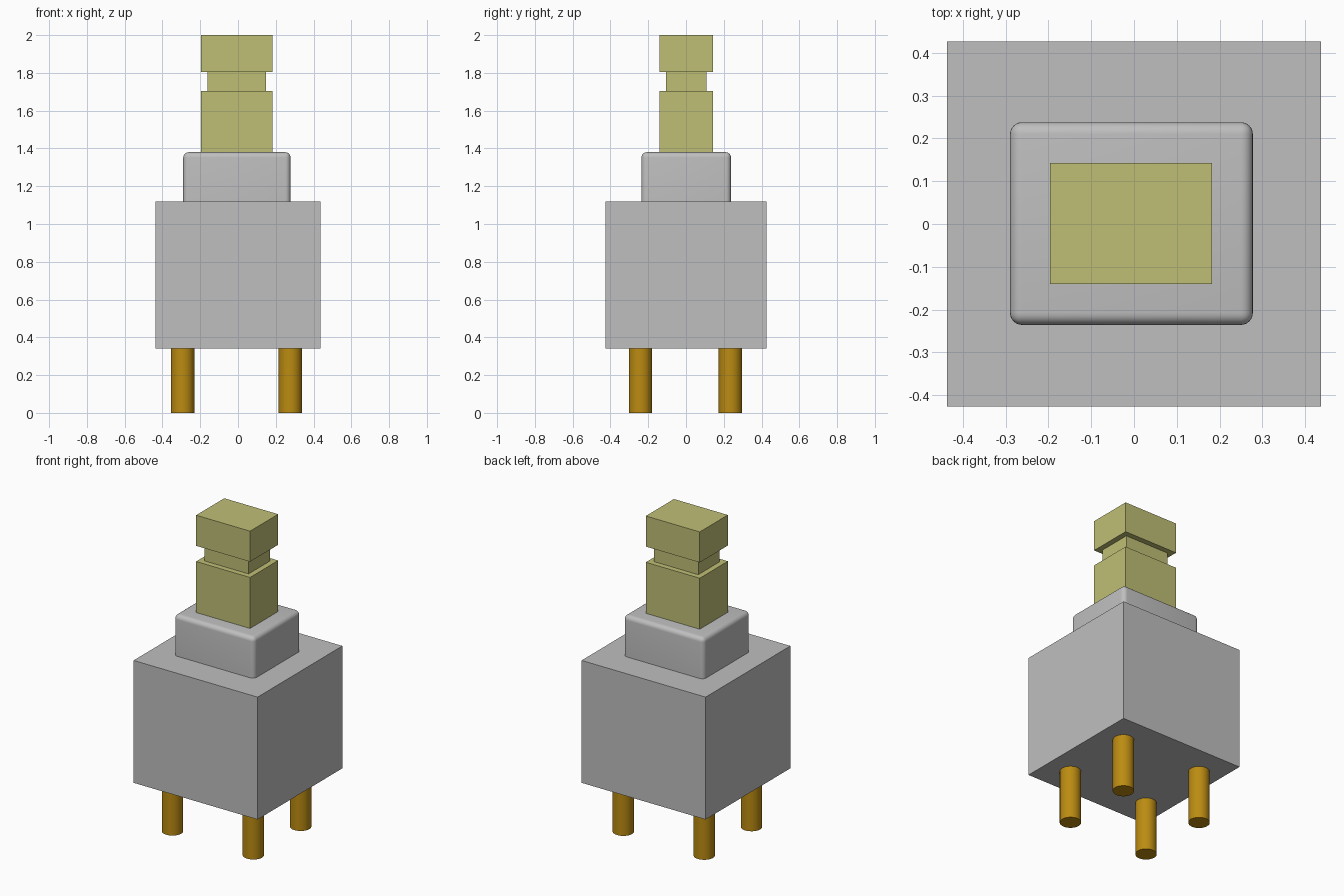
import bpy
import bmesh
import math
from mathutils import Matrix

if "Cube" in bpy.data.objects:
    bpy.data.objects.remove(bpy.data.objects["Cube"], do_unlink=True)


def make_material(name, rgb):
    mat = bpy.data.materials.new(name)
    mat.use_nodes = True
    colour = (*rgb, 1)
    mat.diffuse_color = colour
    mat.node_tree.nodes["Principled BSDF"].inputs["Base Color"].default_value = colour
    return mat


grey = make_material("housing_grey", (0.52, 0.52, 0.52))
khaki = make_material("plunger_khaki", (0.52, 0.52, 0.18))
brass = make_material("pin_brass", (0.50, 0.26, 0.006))


def add_object(name, bm, mat):
    mesh = bpy.data.meshes.new(name)
    bmesh.ops.recalc_face_normals(bm, faces=bm.faces)
    bm.to_mesh(mesh)
    bm.free()
    mesh.materials.append(mat)
    obj = bpy.data.objects.new(name, mesh)
    bpy.context.collection.objects.link(obj)
    return obj


def smooth(obj):
    bpy.ops.object.select_all(action="DESELECT")
    obj.select_set(True)
    bpy.context.view_layer.objects.active = obj
    bpy.ops.object.shade_smooth_by_angle(angle=math.radians(35))


def box(x0, x1, y0, y1, z0, z1):
    bm = bmesh.new()
    centre = Matrix.Translation(((x0 + x1) / 2, (y0 + y1) / 2, (z0 + z1) / 2))
    size = Matrix.Diagonal((x1 - x0, y1 - y0, z1 - z0, 1))
    bmesh.ops.create_cube(bm, size=1, matrix=centre @ size)
    return bm


# Main housing
BODY_BOTTOM, BODY_TOP, COLLAR_TOP = 0.34, 1.12, 1.38
add_object("housing", box(-0.437, 0.437, -0.427, 0.427, BODY_BOTTOM, BODY_TOP), grey)

# Collar, rounded on every edge except around its base
bm = box(-0.29, 0.278, -0.236, 0.238, BODY_TOP, COLLAR_TOP)
rounded = [e for e in bm.edges if max(v.co.z for v in e.verts) > BODY_TOP + 0.1]
bmesh.ops.bevel(bm, geom=rounded, offset=0.028, segments=6, profile=0.5, affect="EDGES")
smooth(add_object("collar", bm, grey))

# Plunger: one block with a groove formed by extruding the top face
bm = box(-0.197, 0.183, -0.14, 0.143, COLLAR_TOP, 1.705)


def top_face():
    return max(bm.faces, key=lambda f: f.calc_center_median().z + f.normal.z)


def raise_top(height):
    face = top_face()
    new = bmesh.ops.extrude_discrete_faces(bm, faces=[face])["faces"][0]
    bmesh.ops.translate(bm, verts=new.verts, vec=(0, 0, height))
    bm.normal_update()


bm.normal_update()
bmesh.ops.inset_region(bm, faces=[top_face()], thickness=0.049)
bm.normal_update()
raise_top(0.1)
bmesh.ops.inset_region(bm, faces=[top_face()], thickness=-0.049)
bm.normal_update()
# Set the flared rim exactly to the plunger outline
for v in top_face().verts:
    v.co.x = 0.183 if v.co.x > 0 else -0.197
    v.co.y = 0.143 if v.co.y > 0 else -0.14
raise_top(0.195)
add_object("plunger", bm, khaki)

# Four contact pins
for side, x in (("right", -0.293), ("left", 0.277)):
    for end, y in (("front", -0.241), ("back", 0.235)):
        bm = bmesh.new()
        bmesh.ops.create_cone(bm, cap_ends=True, segments=32, radius1=0.062, radius2=0.062,
                              depth=BODY_BOTTOM,
                              matrix=Matrix.Translation((x, y, BODY_BOTTOM / 2)))
        smooth(add_object(f"{end}_{side}_pin", bm, brass))
